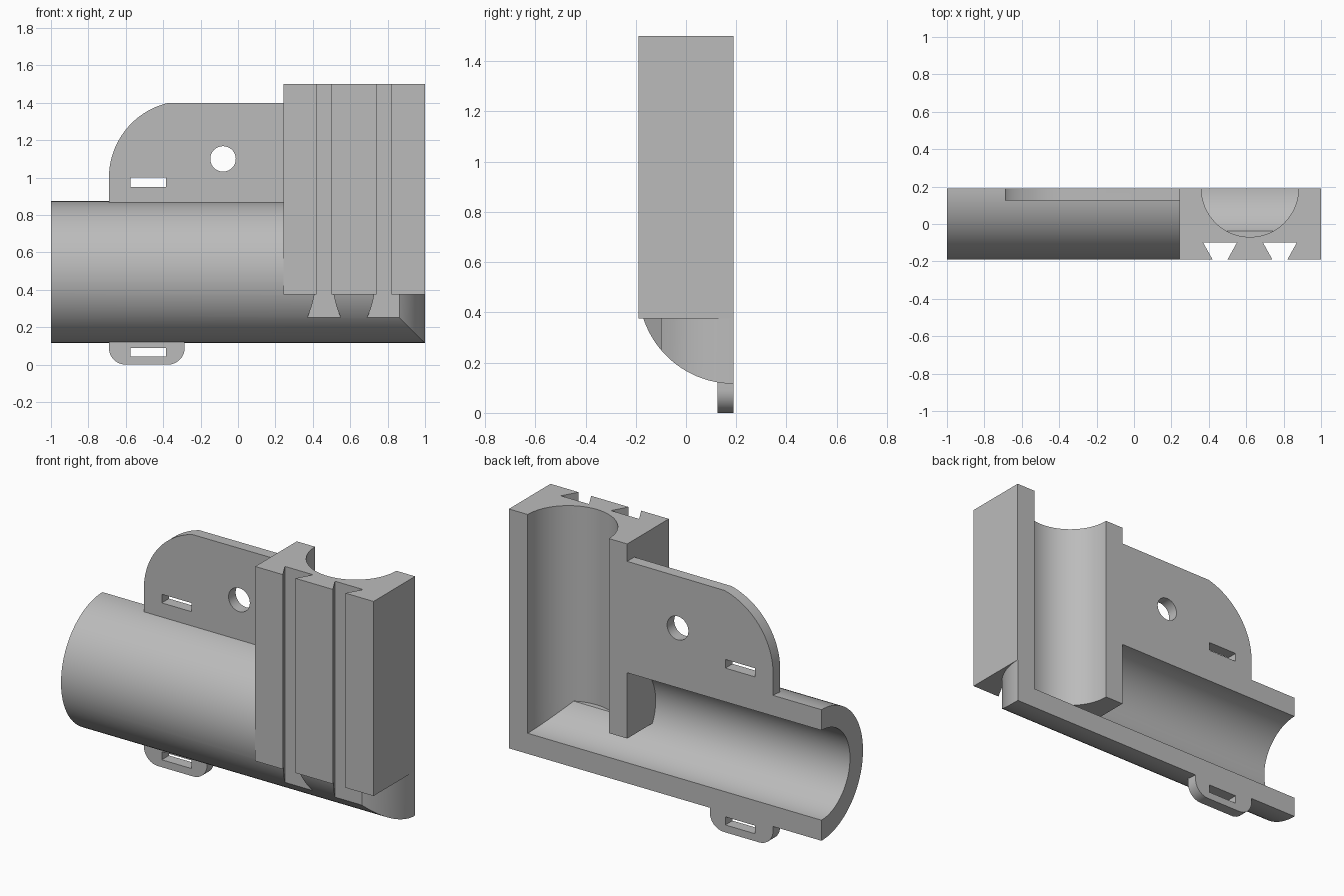
import bpy, bmesh, math
from mathutils import Vector

cube = bpy.data.objects.get("Cube")
if cube:
    bpy.data.objects.remove(cube, do_unlink=True)

BACK = 0.19             # flat rear plane through both pipe axes
CX, CZ = 0.62, 0.495    # upright axis x, level axis z
SIDES = 96

grey = bpy.data.materials.new("plain_grey")
grey.use_nodes = True
grey.diffuse_color = (0.5, 0.5, 0.5, 1)
grey.node_tree.nodes["Principled BSDF"].inputs["Base Color"].default_value = (0.5, 0.5, 0.5, 1)


def finish(name, bm):
    bmesh.ops.recalc_face_normals(bm, faces=bm.faces)
    mesh = bpy.data.meshes.new(name)
    bm.to_mesh(mesh)
    bm.free()
    mesh.materials.append(grey)
    ob = bpy.data.objects.new(name, mesh)
    bpy.context.collection.objects.link(ob)
    return ob


def loft(name, rings):
    """Closed solid through matching rings of points."""
    bm = bmesh.new()
    rows = [[bm.verts.new(p) for p in ring] for ring in rings]
    n = len(rows[0])
    for a, b in zip(rows, rows[1:]):
        for i in range(n):
            j = (i + 1) % n
            bm.faces.new((a[i], a[j], b[j], b[i]))
    bm.faces.new(rows[0])
    bm.faces.new(rows[-1])
    return finish(name, bm)


def prism_y(name, outline, y0, y1):
    return loft(name, [[(x, y, z) for x, z in outline] for y in (y0, y1)])


def prism_z(name, outline, z0, z1):
    return loft(name, [[(x, y, z) for x, y in outline] for z in (z0, z1)])


def rect(x0, x1, y0, y1):
    return [(x0, y0), (x1, y0), (x1, y1), (x0, y1)]


def arc(cx, cy, r, start, end, n):
    angles = [math.radians(start + (end - start) * i / n) for i in range(n + 1)]
    return [(cx + r * math.cos(a), cy + r * math.sin(a)) for a in angles]


def circle(cx, cy, r):
    return arc(cx, cy, r, 0, 360, SIDES)[:-1]


def elbow(name, r, start, top):
    """Mitred pipe bend: level run along x, then an upright run."""
    section = circle(0, BACK, r)
    return loft(name, [
        [(start, y, CZ + d) for d, y in section],
        [(CX - d, y, CZ + d) for d, y in section],
        [(CX - d, y, top) for d, y in section]])


def combine(body, tool, operation):
    mod = body.modifiers.new(operation, 'BOOLEAN')
    mod.operation = operation
    mod.solver = 'EXACT'
    mod.object = tool
    bpy.context.view_layer.update()
    bpy.context.view_layer.objects.active = body
    bpy.ops.object.modifier_apply(modifier=mod.name)
    bpy.data.objects.remove(tool, do_unlink=True)


def add(tool):
    combine(body, tool, 'UNION')


def cut(tool):
    combine(body, tool, 'DIFFERENCE')


# Pipe shell with a mounting plate above and a tab below
body = elbow("pipe_elbow_half", 0.379, -1, 1.2)
plate = [(0.5, 0.7), (0.5, 1.4)] + arc(-0.28, 1.0, 0.41, 90, 180, 32) + [(-0.69, 0.7)]
plate = [(x, min(z, 1.4)) for x, z in plate if z < 1.4 or x > 0] + []
add(prism_y("mounting_plate", plate, 0.125, 0.3))
tab = ([(-0.69, 0.3)] + arc(-0.6, 0.09, 0.09, 180, 270, 12)
       + arc(-0.375, 0.09, 0.09, 270, 360, 12) + [(-0.285, 0.3)])
add(prism_y("lower_tab", tab, 0.125, 0.3))

# Level bore, then the block, then the upright bore
cut(elbow("level_bore", 0.26, -1.1, 1.1))
add(prism_z("upright_block", rect(0.243, 1, -0.19, 0.3), 0.375, 1.5))
cut(prism_z("upright_bore", circle(CX, BACK, 0.2595), 0.37, 1.6))

# Dovetail grooves in the front
for x in (0.46, 0.78):
    groove = [(x - 0.04, -0.19), (x - 0.09, -0.1), (x + 0.09, -0.1), (x + 0.04, -0.19),
              (x + 0.04, -0.3), (x - 0.04, -0.3)]
    cut(prism_z("groove", groove, 0.05, 1.6))

# Strap slots and screw hole
for z0, z1 in ((0.95, 1.0), (0.043, 0.09)):
    cut(prism_y("strap_slot", rect(-0.575, -0.385, z0, z1), 0, 0.4))
cut(prism_y("screw_hole", circle(-0.08, 1.1, 0.068), 0, 0.4))

# Flat rear plane
cut(prism_z("rear_trim", rect(-2, 2, BACK, 1), -1, 2))

bpy.ops.object.select_all(action='DESELECT')
body.select_set(True)
bpy.context.view_layer.objects.active = body
bpy.ops.object.shade_smooth_by_angle(angle=math.radians(25))
